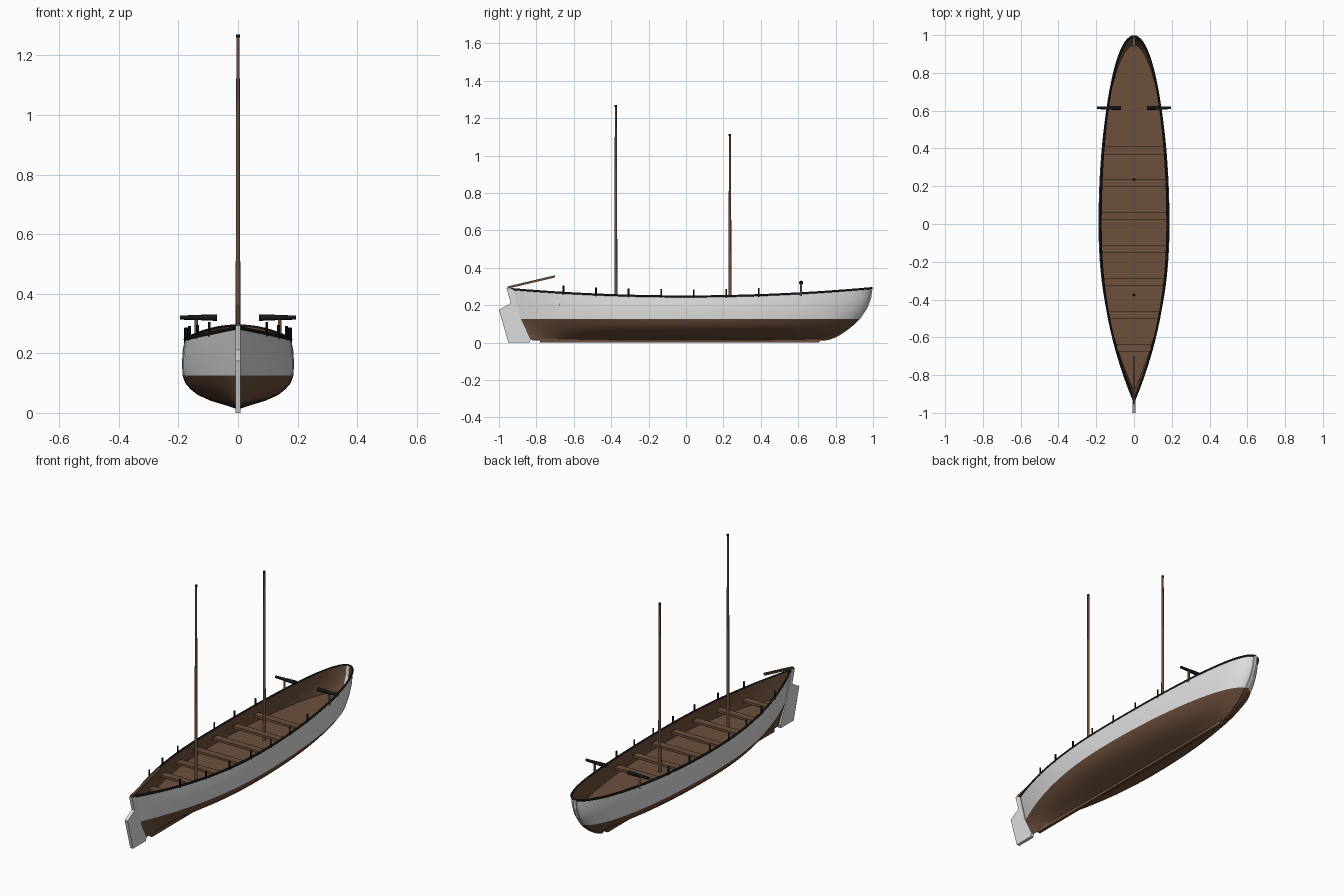
import bpy, bmesh, math
from mathutils import Vector

if "Cube" in bpy.data.objects:
    bpy.data.objects.remove(bpy.data.objects["Cube"])


def material(name, colour):
    m = bpy.data.materials.new(name)
    m.use_nodes = True
    m.diffuse_color = (*colour, 1)
    bsdf = m.node_tree.nodes["Principled BSDF"]
    bsdf.inputs["Base Color"].default_value = (*colour, 1)
    bsdf.inputs["Roughness"].default_value = 0.7
    return m


WHITE = material("white_paint", (0.72, 0.72, 0.72))
BROWN = material("brown_wood", (0.15, 0.08, 0.045))
BLACK = material("black_iron", (0.008, 0.008, 0.008))

WATERLINE, FLOOR, STATIONS = 0.125, 0.16, 48


def sheer(y):
    return 0.247 + 0.045 * y * y


def plan(s):
    """Relative half-breadth from stern (-1) to bow (1)."""
    return max(0, 1 - abs(s) ** 2.2) if s < 0 else math.sqrt(max(0, 1 - s * s))


def station(i, stern, bow):
    s = -math.cos(math.pi * i / STATIONS)
    return s, (s * bow if s > 0 else -s * stern)


# Hull levels: height, half-breadth, stern y, bow y
LOW = [(0.012, 0, -0.82, 0.75), (0.014, 0.008, -0.825, 0.76),
       (0.025, 0.04, -0.835, 0.79), (0.04, 0.09, -0.845, 0.82),
       (0.06, 0.135, -0.857, 0.85), (0.08, 0.16, -0.868, 0.876),
       (0.1, 0.177, -0.878, 0.9), (WATERLINE, 0.186, -0.89, 0.925)]
# Above the waterline the height is a fraction of the way up to the sheer
HIGH = [(0, 0.186, -0.89, 0.925), (0.33, 0.188, -0.905, 0.963),
        (0.66, 0.186, -0.92, 0.985), (1, 0.179, -0.935, 0.993)]


def finish(obj, mats, smooth=True):
    for m in mats:
        obj.data.materials.append(m)
    if smooth:
        bpy.ops.object.select_all(action='DESELECT')
        obj.select_set(True)
        bpy.context.view_layer.objects.active = obj
        bpy.ops.object.shade_smooth_by_angle(angle=math.radians(40))
    return obj


def mesh_object(name, verts, faces):
    me = bpy.data.meshes.new(name)
    me.from_pydata(verts, [], faces)
    obj = bpy.data.objects.new(name, me)
    bpy.context.collection.objects.link(obj)
    return obj


def shell(name, levels, raised, inset, mat):
    """Half skin through the levels, mirrored across the keel."""
    verts, faces, n = [], [], STATIONS + 1
    for level, beam, stern, bow in levels:
        power = 1 if raised else 1 + 0.6 * (1 - level / WATERLINE)
        for i in range(n):
            s, y = station(i, stern, bow)
            z = WATERLINE + level * (sheer(y) - WATERLINE) if raised else level
            verts.append((max(0, beam * plan(s) ** power - inset), y, z))
    for r in range(len(levels) - 1):
        for i in range(STATIONS):
            a = r * n + i
            f = (a, a + 1, a + n + 1, a + n)
            faces.append(f[::-1] if inset else f)
    obj = mesh_object(name, verts, faces)
    finish(obj, [mat])
    mod = obj.modifiers.new("mirror", 'MIRROR')
    mod.merge_threshold = 0.0005


shell("hull_bottom", LOW, False, 0, BROWN)
shell("hull_topsides", HIGH, True, 0, WHITE)
shell("hull_lining", HIGH, True, 0.007, BROWN)

# Floor inside the hull
side = []
for i in range(STATIONS + 1):
    s, y = station(i, -0.9, 0.952)
    side.append((max(0, 0.187 * plan(s) - 0.005), y, FLOOR))
outline = side + [(-x, y, z) for x, y, z in side[-2:0:-1]]
finish(mesh_object("floor", outline, [tuple(range(len(outline)))]), [BROWN], False)

# Gunwale rail swept round the sheer
rim = []
for i in range(STATIONS + 1):
    s, y = station(i, -0.935, 0.993)
    rim.append((0.177 * plan(s), y, sheer(y)))
path = rim + [(-x, y, z) for x, y, z in rim[-2::-1]]
curve = bpy.data.curves.new("gunwale", 'CURVE')
curve.dimensions = '3D'
curve.bevel_depth, curve.bevel_resolution = 0.006, 1
curve.use_fill_caps = True
spline = curve.splines.new('POLY')
spline.points.add(len(path) - 1)
for p, co in zip(spline.points, path):
    p.co = (*co, 1)
curve.materials.append(BLACK)
bpy.context.collection.objects.link(bpy.data.objects.new("gunwale", curve))


def plate(name, outline, half, mat):
    """Side profile of (y, z) points extruded across x."""
    n = len(outline)
    verts = [(x, y, z) for x in (-half, half) for y, z in outline]
    faces = [tuple(range(n)), tuple(range(2 * n - 1, n - 1, -1))]
    faces += [(i, i + n, (i + 1) % n + n, (i + 1) % n) for i in range(n)]
    obj = mesh_object(name, verts, faces)
    bm = bmesh.new()
    bm.from_mesh(obj.data)
    bmesh.ops.recalc_face_normals(bm, faces=bm.faces)
    bm.to_mesh(obj.data)
    bm.free()
    return finish(obj, [mat], False)


def strip(line, out, back):
    return [(y + out, z) for y, z in line] + [(y - back, z) for y, z in line[::-1]]


# Keel, stem and rudder
plate("keel", [(-0.78, 0), (0.71, 0), (0.73, 0.02), (-0.78, 0.02)], 0.008, BROWN)
plate("lower_stem", strip([(b, z) for z, w, a, b in LOW[1:]], 0.004, 0.012), 0.009, BROWN)
plate("upper_stem", strip([(b, WATERLINE + f * 0.168) for f, w, a, b in HIGH], 0.005, 0.01),
      0.009, WHITE)
plate("rudder", [(-0.96, 0.292), (-0.925, 0.285), (-0.885, 0.13), (-0.83, 0.02),
                 (-0.835, 0), (-0.95, 0), (-1, 0.175), (-0.937, 0.211)], 0.009, WHITE)


def rod(name, start, end, r1, r2, mat, sides=16):
    start, end = Vector(start), Vector(end)
    axis = end - start
    bpy.ops.mesh.primitive_cone_add(vertices=sides, radius1=r1, radius2=r2,
                                    depth=axis.length, location=(start + end) / 2,
                                    rotation=axis.to_track_quat('Z', 'Y').to_euler())
    obj = bpy.context.object
    obj.name = name
    return finish(obj, [mat])


plate("tiller", [(-0.955, 0.288), (-0.70, 0.348), (-0.70, 0.36), (-0.955, 0.3)], 0.006, BROWN)

# Masts with black caps
for name, y, top in (("front_mast", -0.375, 1.27), ("rear_mast", 0.235, 1.115)):
    rod(name, (0, y, FLOOR), (0, y, top - 0.01), 0.0085, 0.0055, BROWN)
    rod(name + "_cap", (0, y, top - 0.01), (0, y, top), 0.0065, 0.0065, BLACK)

# Thwarts, each with an oar pin on either rail
for k in range(7):
    y = -0.655 + 0.174 * k
    s = y / 0.993 if y > 0 else y / 0.935
    half = 0.179 * plan(s) - 0.006
    plate(f"thwart_{k + 1}", [(y - 0.02, 0.195), (y + 0.02, 0.195),
                              (y + 0.02, 0.208), (y - 0.02, 0.208)], half, BROWN)
    for label, sign in (("left", 1), ("right", -1)):
        x = sign * 0.177 * plan(s)
        rod(f"{label}_oar_pin_{k + 1}", (x, y, sheer(y) - 0.01),
            (x, y, sheer(y) + 0.038), 0.0045, 0.0045, BLACK, 8)

# Swivel guns on posts near the bow
for label, sign in (("left", 1), ("right", -1)):
    y, z = 0.615, 0.32
    rod(f"{label}_gun_post", (sign * 0.14, y, 0.25), (sign * 0.14, y, z), 0.006, 0.006, BROWN, 10)
    rod(f"{label}_gun_breech", (sign * 0.07, y, z), (sign * 0.125, y, z), 0.011, 0.01, BLACK)
    rod(f"{label}_gun_barrel", (sign * 0.12, y, z), (sign * 0.195, y, z), 0.009, 0.007, BLACK)
